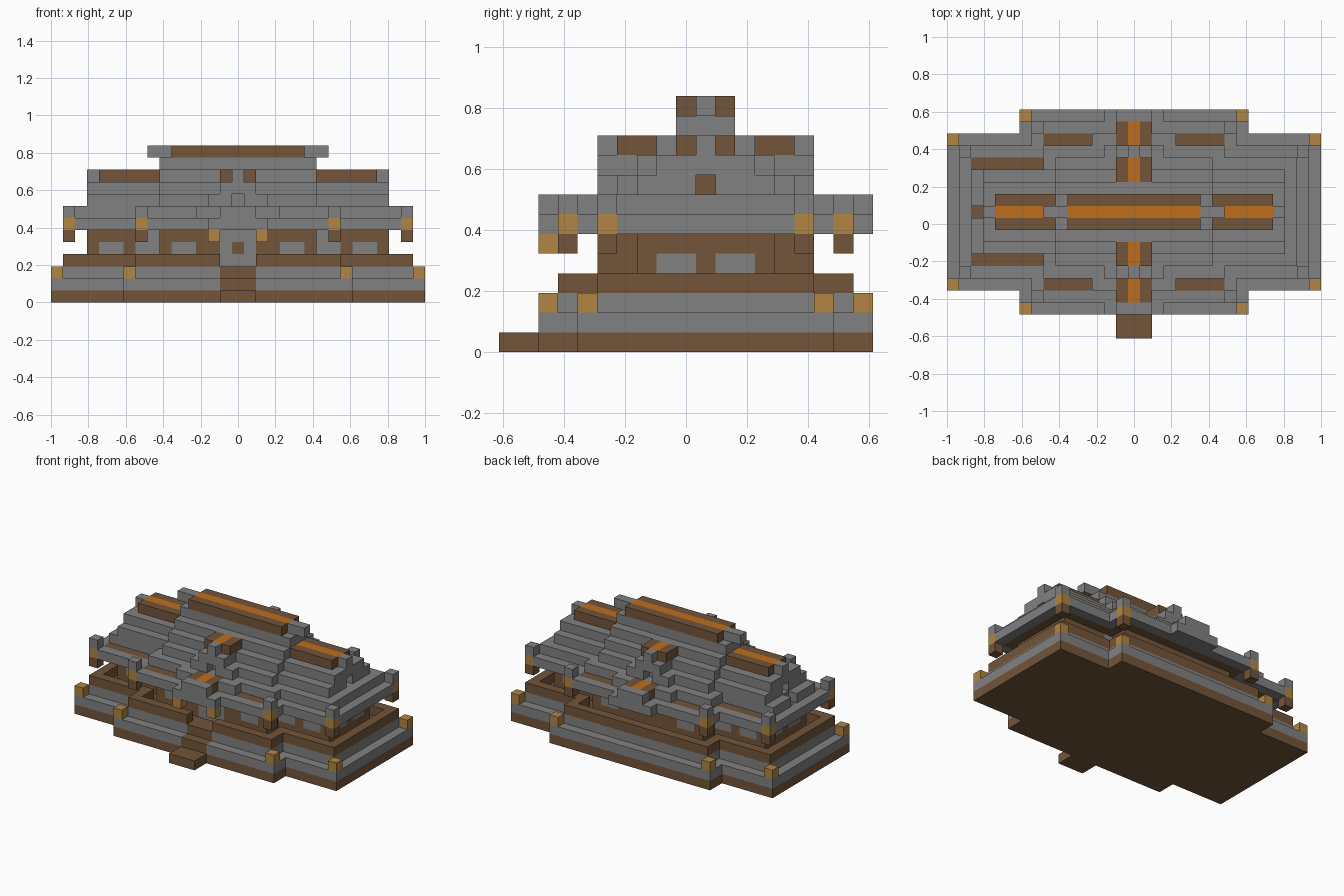
import bpy, bmesh

cube = bpy.data.objects.get("Cube")
if cube:
    bpy.data.objects.remove(cube, do_unlink=True)

S = 2 / 31                      # size of one block
COLOURS = {
    "grey_stone": (0.22, 0.22, 0.22),
    "brown_wood": (0.17, 0.09, 0.042),
    "gold_trim": (0.44, 0.235, 0.055),
    "orange_ridge": (0.52, 0.155, 0.012),
}
GREY, BROWN, GOLD, ORANGE = range(4)
materials = []
for name, rgb in COLOURS.items():
    m = bpy.data.materials.new(name)
    m.use_nodes = True
    m.diffuse_color = (*rgb, 1)
    m.node_tree.nodes["Principled BSDF"].inputs["Base Color"].default_value = (*rgb, 1)
    materials.append(m)

cells = {}                      # (x, y, z) block -> (part, colour)


def fill(part, colour, xs, ys, zs):
    for x in range(xs[0], xs[1] + 1):
        for y in range(ys[0], ys[1] + 1):
            for z in range(zs[0], zs[1] + 1):
                cells[x, y, z] = (part, colour)


def carve(xs, ys, zs):
    for key in list(cells):
        if all(a <= c <= b for c, (a, b) in zip(key, (xs, ys, zs))):
            del cells[key]


def cross(part, colour, zs, long_x, long_y, wing_x, wing_y):
    """Long hall crossed by a wing, given as half sizes."""
    fill(part, colour, (-long_x, long_x), (-long_y, long_y), zs)
    fill(part, colour, (-wing_x, wing_x), (-wing_y, wing_y), zs)


def corners(part, colour, z, *points):
    for x, y in points:
        for sx in (-1, 1):
            for sy in (-1, 1):
                cells[sx * x, sy * y, z] = (part, colour)


def span(sign, a, b):
    return (a, b) if sign > 0 else (-b, -a)


# Stepped base, with gold corner posts
cross("foundation", BROWN, (0, 0), 15, 6, 9, 8)
cross("terrace", GREY, (1, 1), 15, 6, 9, 8)
cross("terrace", GREY, (2, 2), 14, 5, 8, 7)
cross("terrace", BROWN, (2, 2), 13, 4, 7, 6)
corners("terrace_posts", GOLD, 2, (15, 6), (9, 8))

# Railing around the deck, open at the stairs
cross("railing", BROWN, (3, 3), 14, 5, 8, 7)
for half_x, half_y in ((13, 4), (7, 6)):
    carve((-half_x, half_x), (-half_y, half_y), (3, 3))
carve((-1, 1), (-7, -7), (3, 3))

# Front stairs
fill("stairs", BROWN, (-1, 1), (-10, -9), (0, 0))
fill("stairs", BROWN, (-1, 1), (-8, -8), (1, 1))
fill("stairs", BROWN, (-1, 1), (-7, -7), (2, 2))

# Walls with grey window panels
cross("walls", BROWN, (3, 5), 12, 3, 6, 5)
for s in (-1, 1):
    for a in (10, 7):
        for y in (-3, 3):
            fill("windows", GREY, span(s, a, a + 1), (y, y), (4, 4))
    for y in (-5, 5):
        fill("windows", GREY, span(s, 4, 5), (y, y), (4, 4))
    for a in (-2, 1):
        fill("windows", GREY, (12 * s, 12 * s), (a, a + 1), (4, 4))
    for y in (-3, 3):
        fill("windows", GREY, (7 * s, 7 * s), (y, y), (5, 5))
fill("doorway", GREY, (-1, 1), (-5, -5), (3, 5))
fill("doorway", BROWN, (0, 0), (-5, -5), (4, 4))

# Stepped roof tiers
cross("lower_roof", GREY, (6, 6), 14, 5, 8, 7)
cross("lower_roof", BROWN, (6, 6), 13, 4, 7, 6)
cross("lower_roof", GREY, (7, 7), 13, 4, 7, 6)
cross("upper_roof", GREY, (8, 8), 12, 3, 6, 4)
cross("upper_roof", GREY, (9, 9), 12, 2, 6, 3)
cross("upper_roof", GREY, (10, 10), 11, 1, 6, 2)
fill("upper_roof", GREY, (-6, 6), (-1, 1), (11, 11))

# Brown gutters sunk into the lower roof
for s in (-1, 1):
    carve((-13, -8), (4 * s, 4 * s), (7, 7))
    for t in (-1, 1):
        carve(span(t, 4, 7), (6 * s, 6 * s), (7, 7))
carve((-13, -13), (0, 0), (7, 7))

# Eave corners: hanging block, gold band, grey tip
for z, colour in ((5, BROWN), (6, GOLD), (7, GREY)):
    corners("eave_corners", colour, z, (14, 5), (8, 7))

# Main ridge and side ridges, with end caps
fill("main_ridge", BROWN, (-5, 5), (-1, 1), (12, 12))
fill("main_ridge", ORANGE, (-5, 5), (0, 0), (12, 12))
for s in (-1, 1):
    fill("ridge_caps", GREY, span(s, 6, 7), (0, 0), (12, 12))
    fill("side_ridges", BROWN, span(s, 7, 11), (-1, 1), (10, 10))
    fill("side_ridges", ORANGE, span(s, 7, 11), (0, 0), (10, 10))
    fill("ridge_caps", GREY, (12 * s, 12 * s), (0, 0), (10, 10))
    # Recess in the end gable
    fill("gable_recess", BROWN, (11 * s, 11 * s), (0, 0), (8, 8))
    carve((12 * s, 12 * s), (0, 0), (8, 8))

# Dormers and porch roofs, front and back
for s in (-1, 1):
    fill("dormers", GREY, (-2, 2), span(s, 4, 5), (8, 8))
    fill("dormers", GREY, (-1, 1), span(s, 3, 5), (9, 9))
    carve((0, 0), (5 * s, 5 * s), (8, 8))
    fill("dormer_ridges", BROWN, (-1, 1), span(s, 3, 4), (10, 10))
    fill("dormer_ridges", ORANGE, (0, 0), span(s, 3, 4), (10, 10))
    fill("ridge_caps", GREY, (0, 0), (5 * s, 5 * s), (10, 10))
    fill("porch_roofs", GREY, (-2, 2), (8 * s, 8 * s), (6, 6))
    fill("porch_roofs", GREY, (-1, 1), (8 * s, 8 * s), (7, 7))
    fill("porch_ridges", BROWN, (-1, 1), span(s, 6, 7), (7, 7))
    fill("porch_ridges", ORANGE, (0, 0), span(s, 6, 7), (7, 7))
for x in (-2, 2):
    cells[x, -8, 5] = ("porch_corners", GOLD)

# Turn the blocks of each part into a mesh of outer faces only
parts = {}
for key, (part, colour) in cells.items():
    parts.setdefault(part, []).append((key, colour))

for part, blocks in parts.items():
    bm = bmesh.new()
    verts = {}

    def corner(p):
        if p not in verts:
            x, y, z = p
            verts[p] = bm.verts.new(((x - 0.5) * S, (y + 0.5) * S, z * S))
        return verts[p]

    for key, colour in blocks:
        for axis in range(3):
            for side in (0, 1):
                beside = list(key)
                beside[axis] += 2 * side - 1
                if tuple(beside) in cells:
                    continue
                ring = []
                for a, b in ((0, 0), (1, 0), (1, 1), (0, 1)):
                    p = list(key)
                    p[axis] += side
                    p[(axis + 1) % 3] += a
                    p[(axis + 2) % 3] += b
                    ring.append(corner(tuple(p)))
                face = bm.faces.new(ring if side else ring[::-1])
                face.material_index = colour
    bmesh.ops.dissolve_limit(bm, angle_limit=0.01, verts=bm.verts[:],
                             edges=bm.edges[:], delimit={"MATERIAL"})
    mesh = bpy.data.meshes.new(part)
    for m in materials:
        mesh.materials.append(m)
    bm.to_mesh(mesh)
    bm.free()
    bpy.context.collection.objects.link(bpy.data.objects.new(part, mesh))
